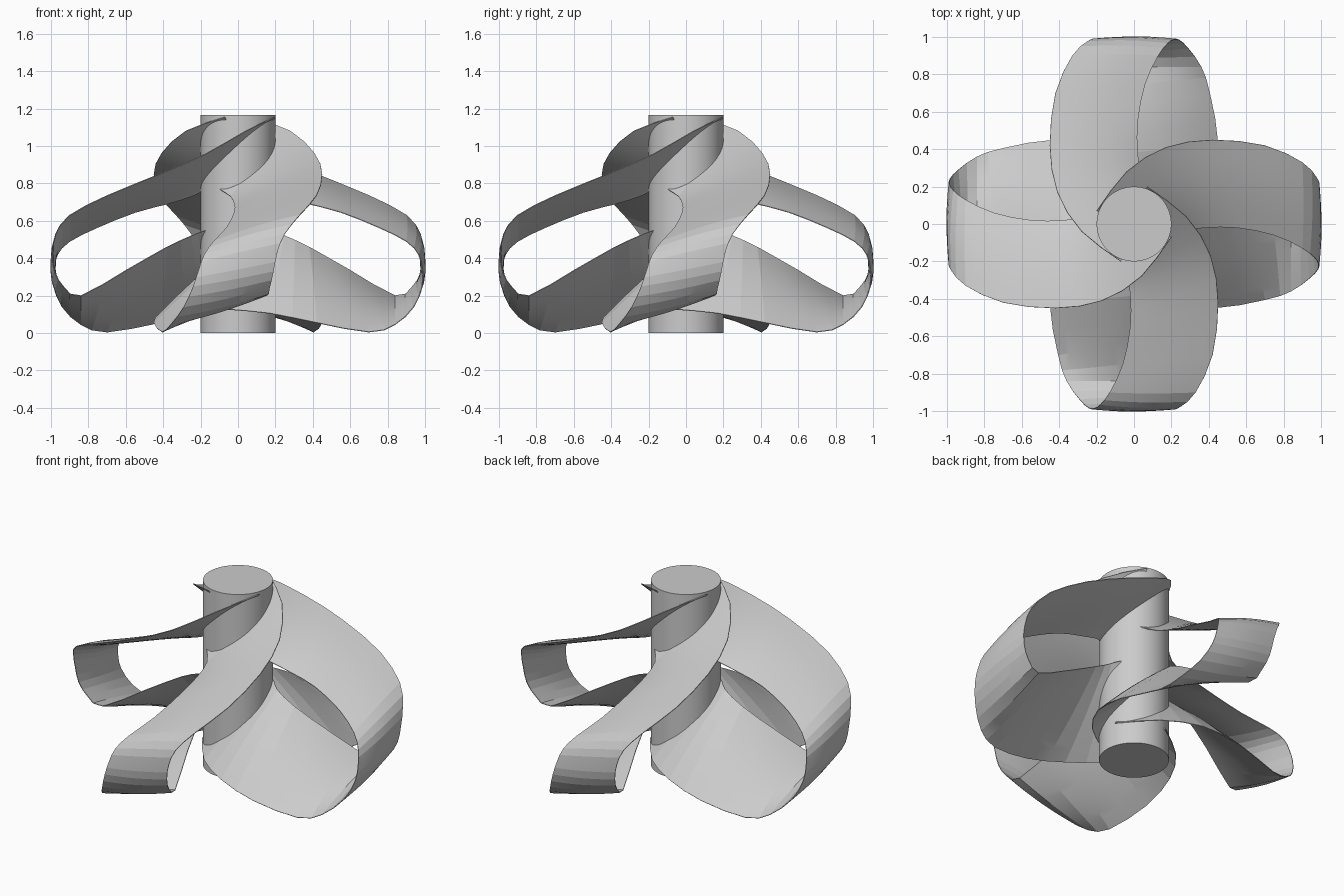
import bpy, bmesh, math
from mathutils import Vector, Matrix

if "Cube" in bpy.data.objects:
    bpy.data.objects.remove(bpy.data.objects["Cube"])

# Paired edge points of one looped blade (pointing +x): upper root -> tip -> lower root
LEAD = [(-.20, .07, 1.155), (-.04, .28, 1.08), (.17, .41, .96), (.42, .45, .85), (.70, .42, .735),
        (.90, .33, .63), (.975, .25, .53), (.99, .21, .43), (.98, .19, .33), (.93, .17, .245),
        (.84, .15, .20), (.60, .07, .335), (.38, .02, .46), (.25, .04, .52), (.17, .10, .55)]
TRAIL = [(.17, -.10, .77), (.25, -.04, .73), (.38, -.02, .69), (.55, -.02, .645), (.75, -.06, .565),
         (.90, -.13, .49), (.965, -.18, .42), (.985, -.21, .34), (.985, -.24, .25), (.94, -.29, .14),
         (.84, -.36, .045), (.70, -.405, .005), (.42, -.45, .055), (.17, -.41, .105), (-.20, -.07, .14)]
TRAIL.insert(14, (-.04, -.28, .125))
LEAD.insert(14, (.20, .08, .54))
CHORD_STEPS = 14


def smooth_path(points, sub=2):
    """Catmull-Rom resampling of an open path."""
    p = [Vector(q) for q in points]
    p = [2 * p[0] - p[1]] + p + [2 * p[-1] - p[-2]]
    out = []
    for i in range(1, len(p) - 2):
        a, b, c, d = p[i - 1:i + 3]
        for k in range(sub):
            t = k / sub
            out.append(.5 * (2 * b + (c - a) * t + (2 * a - 5 * b + 4 * c - d) * t * t
                             + (3 * b - a - 3 * c + d) * t ** 3))
    return out + [p[-2]]


def finish(bm, name):
    bmesh.ops.recalc_face_normals(bm, faces=bm.faces)
    mesh = bpy.data.meshes.new(name)
    bm.to_mesh(mesh)
    bm.free()
    ob = bpy.data.objects.new(name, mesh)
    bpy.context.collection.objects.link(ob)
    return ob


def smooth(ob, angle):
    bpy.ops.object.select_all(action='DESELECT')
    ob.select_set(True)
    bpy.context.view_layer.objects.active = ob
    bpy.ops.object.shade_smooth_by_angle(angle=math.radians(angle))


# Hub
bm = bmesh.new()
bmesh.ops.create_cone(bm, cap_ends=True, segments=64, radius1=.2, radius2=.2, depth=1.165,
                      matrix=Matrix.Translation((0, 0, .5825)))
smooth(finish(bm, "hub"), 30)

# Looped blade: thin lens section swept between the two edges
lead, trail = smooth_path(LEAD), smooth_path(TRAIL)
mids = [(a + b) / 2 for a, b in zip(lead, trail)]
bm = bmesh.new()
rings = []
for i, (a, b) in enumerate(zip(lead, trail)):
    tangent = mids[min(i + 1, len(mids) - 1)] - mids[max(i - 1, 0)]
    normal = (b - a).cross(tangent).normalized()
    lens = [(k / CHORD_STEPS, math.sin(math.pi * k / CHORD_STEPS)) for k in range(CHORD_STEPS + 1)]
    loop = [(t, h * .012 + .002) for t, h in lens] + [(t, -h * .012 - .002) for t, h in reversed(lens)]
    rings.append([bm.verts.new(a.lerp(b, t) + normal * h) for t, h in loop])
for r, s in zip(rings, rings[1:]):
    for k in range(len(r)):
        n = (k + 1) % len(r)
        bm.faces.new((r[k], r[n], s[n], s[k]))
bm.faces.new(rings[0])
bm.faces.new(rings[-1])
blade = finish(bm, "looped_blade_1")
smooth(blade, 8)

# Remaining blades around the hub
for i in range(1, 4):
    copy = blade.copy()
    copy.name = f"looped_blade_{i + 1}"
    copy.rotation_euler.z = i * math.pi / 2
    bpy.context.collection.objects.link(copy)
